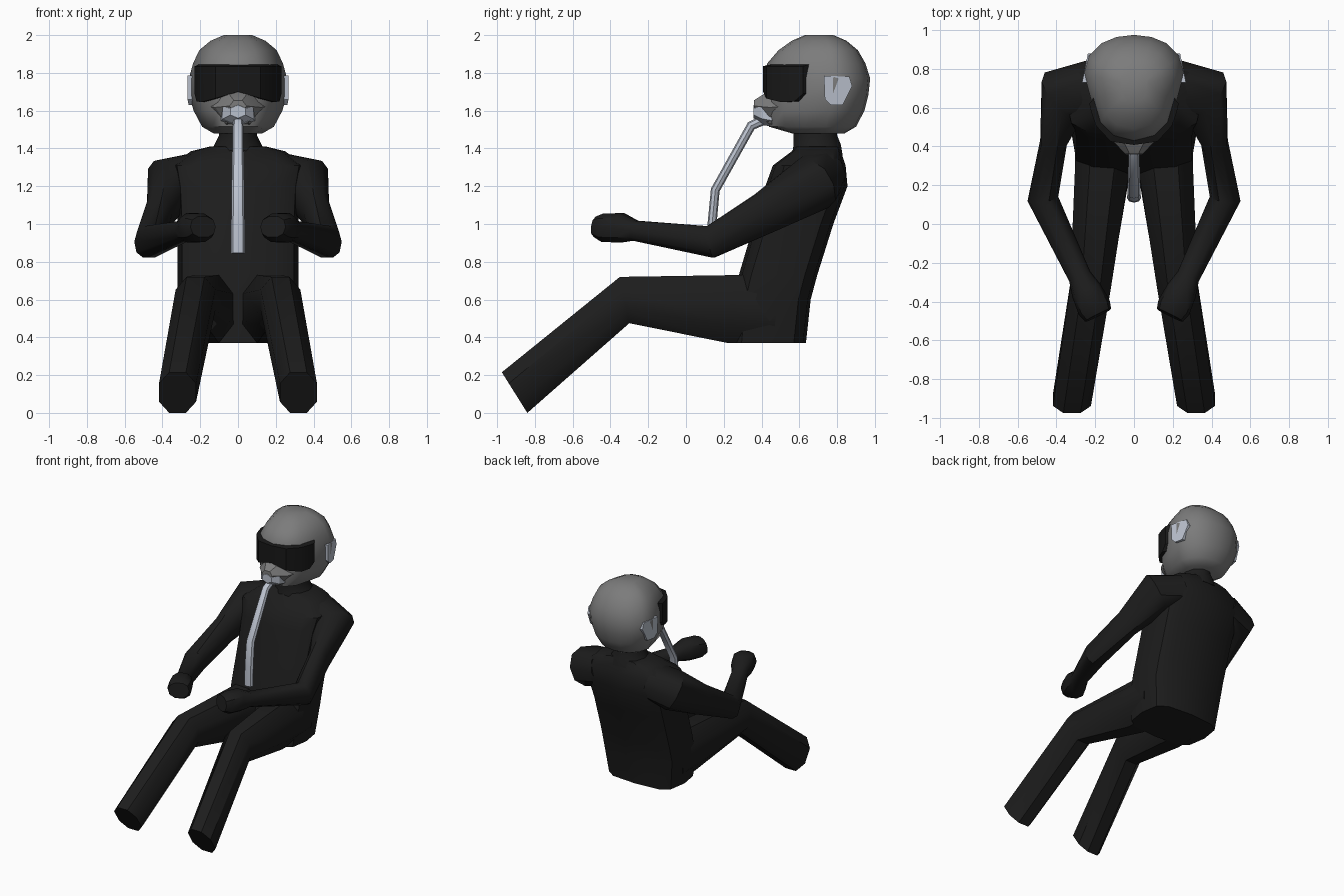
import bpy, bmesh, math
from mathutils import Vector as V

if "Cube" in bpy.data.objects:
    bpy.data.objects.remove(bpy.data.objects["Cube"])


def mat(name, c):
    m = bpy.data.materials.new(name)
    m.diffuse_color = (*c, 1)
    m.use_nodes = True
    m.node_tree.nodes["Principled BSDF"].inputs["Base Color"].default_value = m.diffuse_color
    return m


DARK = mat("dark_cloth", (.012, .012, .012))
VISOR = mat("visor_black", (.009, .009, .009))
GREY = mat("helmet_grey", (.2, .2, .2))
LIGHT = mat("light_metal", (.5, .54, .62))


def finish(name, bm, m, mirror=False, angle=40):
    bmesh.ops.recalc_face_normals(bm, faces=bm.faces)
    me = bpy.data.meshes.new(name)
    bm.to_mesh(me)
    bm.free()
    ob = bpy.data.objects.new(name, me)
    bpy.context.collection.objects.link(ob)
    me.materials.append(m)
    if mirror:
        ob.modifiers.new("mirror", 'MIRROR')
    bpy.ops.object.select_all(action='DESELECT')
    ob.select_set(True)
    bpy.context.view_layer.objects.active = ob
    bpy.ops.object.shade_smooth_by_angle(angle=math.radians(angle))
    return ob


def profile(n, p=1.0, off=0.0):
    """Rounded-box outline scaled to the unit square."""
    f = lambda t: math.copysign(abs(t) ** p, t) if abs(t) > 1e-6 else 0
    a = [2 * math.pi * (k + off) / n for k in range(n)]
    pts = [(f(math.cos(t)), f(math.sin(t))) for t in a]
    mx, my = max(q[0] for q in pts), max(q[1] for q in pts)
    return [(x / mx, y / my) for x, y in pts]


def loft(name, rings, prof, m, mirror=False, angle=40):
    """rings: (centre, half-width vector, half-height vector)."""
    bm = bmesh.new()
    loops = [[bm.verts.new(V(c) + V(u) * x + V(v) * y) for x, y in prof]
             for c, u, v in rings]
    n = len(prof)
    for a, b in zip(loops, loops[1:]):
        for i in range(n):
            j = (i + 1) % n
            bm.faces.new((a[i], a[j], b[j], b[i]))
    bm.faces.new(loops[0])
    bm.faces.new(loops[-1])
    return finish(name, bm, m, mirror, angle)


def stack(rows):
    """Horizontal rings from (z, half width, y front, y back)."""
    return [((0, (f + b) / 2, z), (w, 0, 0), (0, (b - f) / 2, 0)) for z, w, f, b in rows]


def tube(path):
    """Rings along a path of (x, y, z, half width, half height)."""
    P = [V(p[:3]) for p in path]
    out = []
    for i, p in enumerate(path):
        t = V()
        if i:
            t += (P[i] - P[i - 1]).normalized()
        if i < len(P) - 1:
            t += (P[i + 1] - P[i]).normalized()
        t.normalize()
        u = t.cross(V((0, 0, 1))).normalized()
        out.append((P[i], u * p[3], u.cross(t) * p[4]))
    return out


def plate(name, outer, inner, m, mirror=False):
    """Solid between two matching strips, each a list of polygons' points."""
    bm = bmesh.new()
    a = [bm.verts.new(p) for p in outer]
    b = [bm.verts.new(p) for p in inner]
    bm.faces.new(a)
    bm.faces.new(b)
    for i in range(len(a)):
        j = (i + 1) % len(a)
        bm.faces.new((a[i], a[j], b[j], b[i]))
    return finish(name, bm, m, mirror, 30)


# torso and neck
loft("torso", stack([(.37, .29, .23, .635), (.60, .32, .25, .66), (.73, .32, .28, .695),
                     (1.0, .32, .36, .78), (1.2, .33, .42, .855), (1.31, .35, .46, .845),
                     (1.385, .25, .56, .82), (1.41, .15, .58, .81)]), profile(12, .55), DARK)
loft("neck", stack([(1.36, .16, .56, .83), (1.42, .125, .57, .82), (1.47, .1, .57, .80),
                    (1.56, .1, .57, .80)]), profile(10), DARK)

# arms with fists
loft("arm", tube([(.20, .70, 1.26, .15, .12), (.36, .67, 1.21, .15, .14),
                  (.415, .42, 1.06, .07, .11), (.47, .13, .905, .08, .085),
                  (.28, -.27, .965, .06, .053), (.245, -.345, .98, .08, .078),
                  (.205, -.43, .98, .088, .075), (.185, -.47, .985, .075, .055)]),
     profile(10, .85), DARK, True)

# legs: x centre, half width, top (y, z), bottom (y, z)
legs = []
for x, w, (ty, tz), (by, bz) in [(.165, .14, (.50, .73), (.46, .37)), (.165, .14, (.29, .73), (.22, .37)),
                                 (.225, .105, (-.35, .72), (-.30, .475)),
                                 (.32, .098, (-.975, .215), (-.84, 0))]:
    legs.append(((x, (ty + by) / 2, (tz + bz) / 2), (w, 0, 0), (0, (ty - by) / 2, (tz - bz) / 2)))
loft("leg", legs, profile(8, .9, .5), DARK, True)

# helmet shell with egg-shaped outline, narrow at the front
half = [(0, 0), (.43, .05), (.72, .18), (.86, .4), (1, .65), (.9, .8), (.65, .92), (.35, .98), (0, 1)]
egg = [(x, 2 * t - 1) for x, t in half] + [(-x, 2 * t - 1) for x, t in half[-2:0:-1]]
loft("helmet", stack([(1.48, .13, .56, .84), (1.515, .19, .44, .90), (1.60, .235, .42, .945),
                      (1.68, .258, .43, .965), (1.77, .26, .43, .975), (1.85, .238, .43, .95),
                      (1.92, .205, .49, .91), (1.97, .145, .56, .85), (2.0, .075, .63, .78)]),
     egg, GREY, angle=45)

# visor band wrapped around the helmet front
cols = [(0, .408, 1.70), (.12, .425, 1.665), (.195, .505, 1.645), (.22, .575, 1.65), (.23, .62, 1.69)]
cols = [(-x, y, z) for x, y, z in cols[:0:-1]] + cols
bm = bmesh.new()
strip = []
for x, y, z in cols:
    ix, iy = x * .85, y + .05
    strip.append([bm.verts.new(p) for p in ((x, y, z), (x, y, 1.835), (ix, iy, 1.85), (ix, iy, z))])
for a, b in zip(strip, strip[1:]):
    for i in range(4):
        j = (i + 1) % 4
        bm.faces.new((a[i], a[j], b[j], b[i]))
bm.faces.new(strip[0])
bm.faces.new(strip[-1])
finish("visor", bm, VISOR, angle=35)

# muzzle and mouthpiece, lofted along y
def forward(rows):
    return [((0, y, (a + b) / 2), (w, 0, 0), (0, 0, (b - a) / 2)) for y, w, a, b in rows]

loft("muzzle", forward([(.50, .15, 1.52, 1.72), (.44, .12, 1.53, 1.705), (.36, .045, 1.595, 1.655)]),
     profile(6, 1), GREY, angle=20)
loft("mouthpiece", forward([(.46, .09, 1.515, 1.64), (.40, .08, 1.525, 1.655), (.358, .04, 1.56, 1.63)]),
     profile(6, 1, .5), LIGHT, angle=20)

# breathing hose
loft("hose", tube([(0, .43, 1.56, .025, .028), (0, .345, 1.52, .028, .025), (0, .155, 1.18, .034, .024),
                   (0, .138, 1.0, .036, .024), (0, .134, .845, .036, .024)]), profile(8), LIGHT)

# ear pads
ear = [(.73, 1.785), (.865, 1.78), (.88, 1.73), (.83, 1.63), (.765, 1.63), (.735, 1.66)]
side = lambda y: .268 - .2 * (y - .73)
plate("ear_pad", [(side(y), y, z) for y, z in ear], [(side(y) - .06, y, z) for y, z in ear], LIGHT, True)
